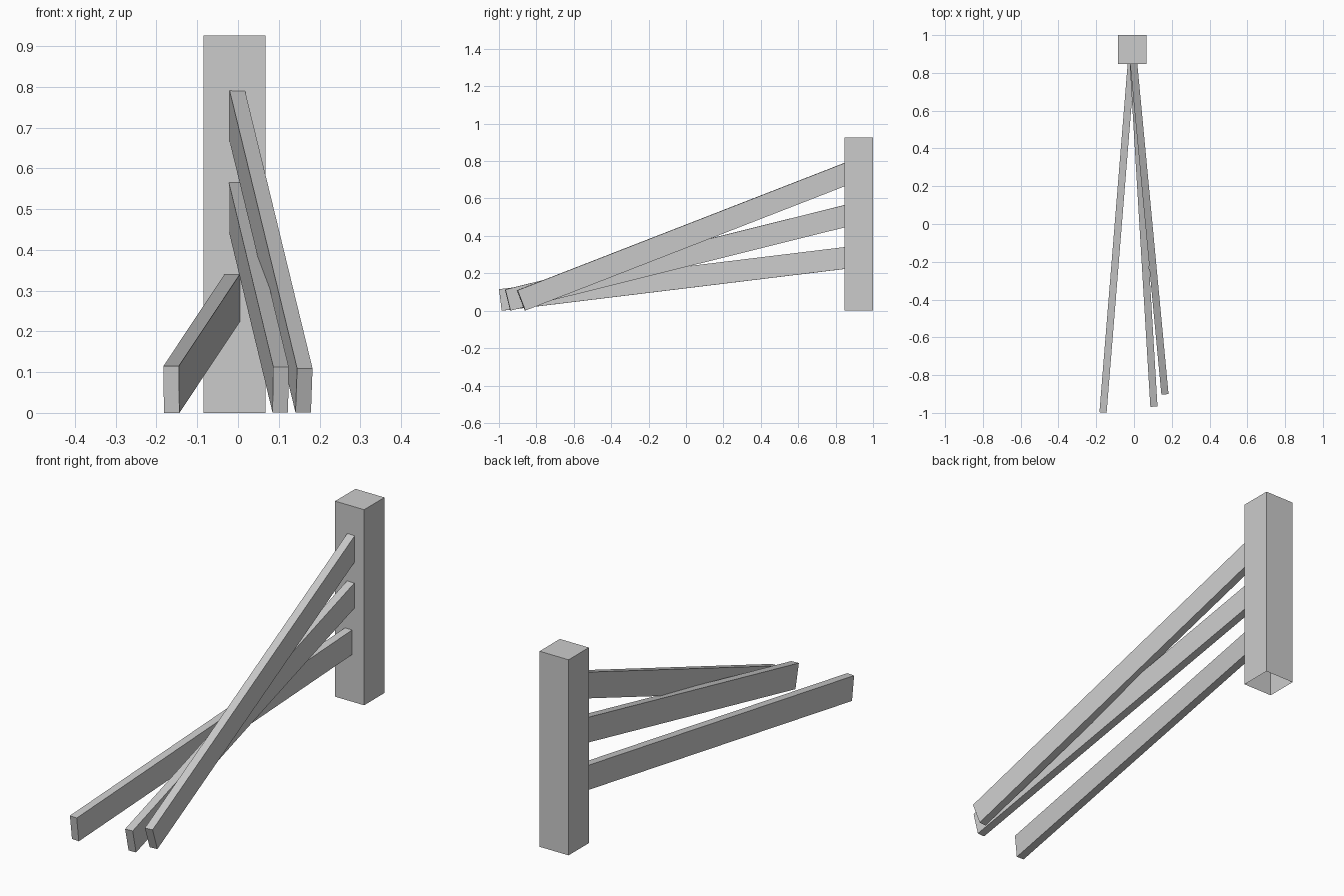
import bpy, bmesh
from mathutils import Vector, Matrix

cube = bpy.data.objects.get("Cube")
if cube:
    bpy.data.objects.remove(cube, do_unlink=True)

COLOUR = (0.6, 0.6, 0.6, 1.0)
grey = bpy.data.materials.new("plain grey")
grey.use_nodes = True
grey.diffuse_color = COLOUR
grey.node_tree.nodes["Principled BSDF"].inputs["Base Color"].default_value = COLOUR


def box(name, matrix, open_bottom=False):
    """Unit cube shaped by a matrix, optionally without its underside."""
    bm = bmesh.new()
    bmesh.ops.create_cube(bm, size=1)
    if open_bottom:
        under = [f for f in bm.faces if f.normal.z < -0.9]
        bmesh.ops.delete(bm, geom=under, context='FACES_ONLY')
    bm.transform(matrix)
    mesh = bpy.data.meshes.new(name)
    bm.to_mesh(mesh)
    bm.free()
    mesh.materials.append(grey)
    obj = bpy.data.objects.new(name, mesh)
    bpy.context.collection.objects.link(obj)
    return obj


def beam(name, start, end, width=0.038, height=0.116, embed=0.04):
    """Square-cut beam whose top centreline runs from start into the post."""
    start, end = Vector(start), Vector(end)
    along = (end - start).normalized()
    side = along.cross(Vector((0, 0, 1))).normalized()
    up = side.cross(along)
    end += along * embed
    centre = (start + end) / 2 - up * height / 2
    axes = Matrix((side, along, up)).transposed().to_4x4()
    size = Matrix.Diagonal((width, (end - start).length, height, 1))
    return box(name, Matrix.Translation(centre) @ axes @ size)


# Upright post, hollow and open underneath
box("post", Matrix.Translation((-0.009, 0.924, 0.463))
    @ Matrix.Diagonal((0.152, 0.152, 0.926, 1)), open_bottom=True)

# Three fallen rails fanning out from the post to the ground
beam("lower_rail", (-0.164, -0.998, 0.115), (-0.0145, 0.848, 0.340))
beam("middle_rail", (0.1055, -0.967, 0.113), (-0.0035, 0.848, 0.565))
beam("upper_rail", (0.164, -0.902, 0.109), (-0.0015, 0.848, 0.790))
